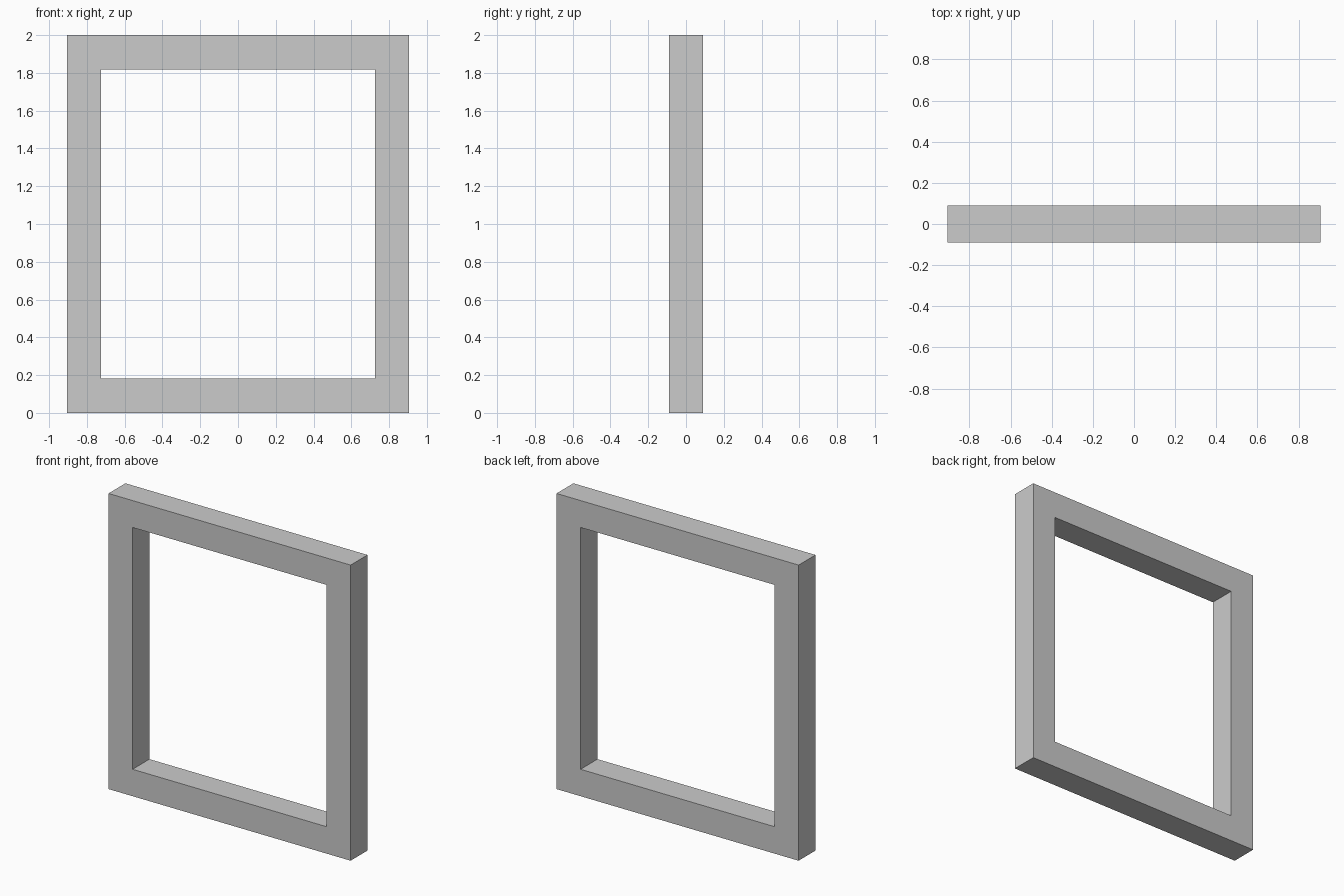
import bpy, bmesh

if "Cube" in bpy.data.objects:
    bpy.data.objects.remove(bpy.data.objects["Cube"])

OUT_X, IN_X = 0.906, 0.726   # half widths of frame and opening
HEIGHT, BAR = 2.0, 0.182     # full height, bar thickness in z
HALF_Y = 0.09                # half depth


def rect(bm, hx, z0, z1, y):
    return [bm.verts.new((x, y, z)) for x, z in
            ((-hx, z0), (hx, z0), (hx, z1), (-hx, z1))]


# Rectangular frame: four corner loops joined into a closed square-section ring
bm = bmesh.new()
loops = [
    rect(bm, OUT_X, 0, HEIGHT, -HALF_Y),
    rect(bm, OUT_X, 0, HEIGHT, HALF_Y),
    rect(bm, IN_X, BAR, HEIGHT - BAR, HALF_Y),
    rect(bm, IN_X, BAR, HEIGHT - BAR, -HALF_Y),
]
for a, b in zip(loops, loops[1:] + loops[:1]):
    for i in range(4):
        j = (i + 1) % 4
        bm.faces.new((a[i], a[j], b[j], b[i]))
bmesh.ops.recalc_face_normals(bm, faces=bm.faces)

mesh = bpy.data.meshes.new("frame")
bm.to_mesh(mesh)
bm.free()
bpy.context.collection.objects.link(bpy.data.objects.new("frame", mesh))
